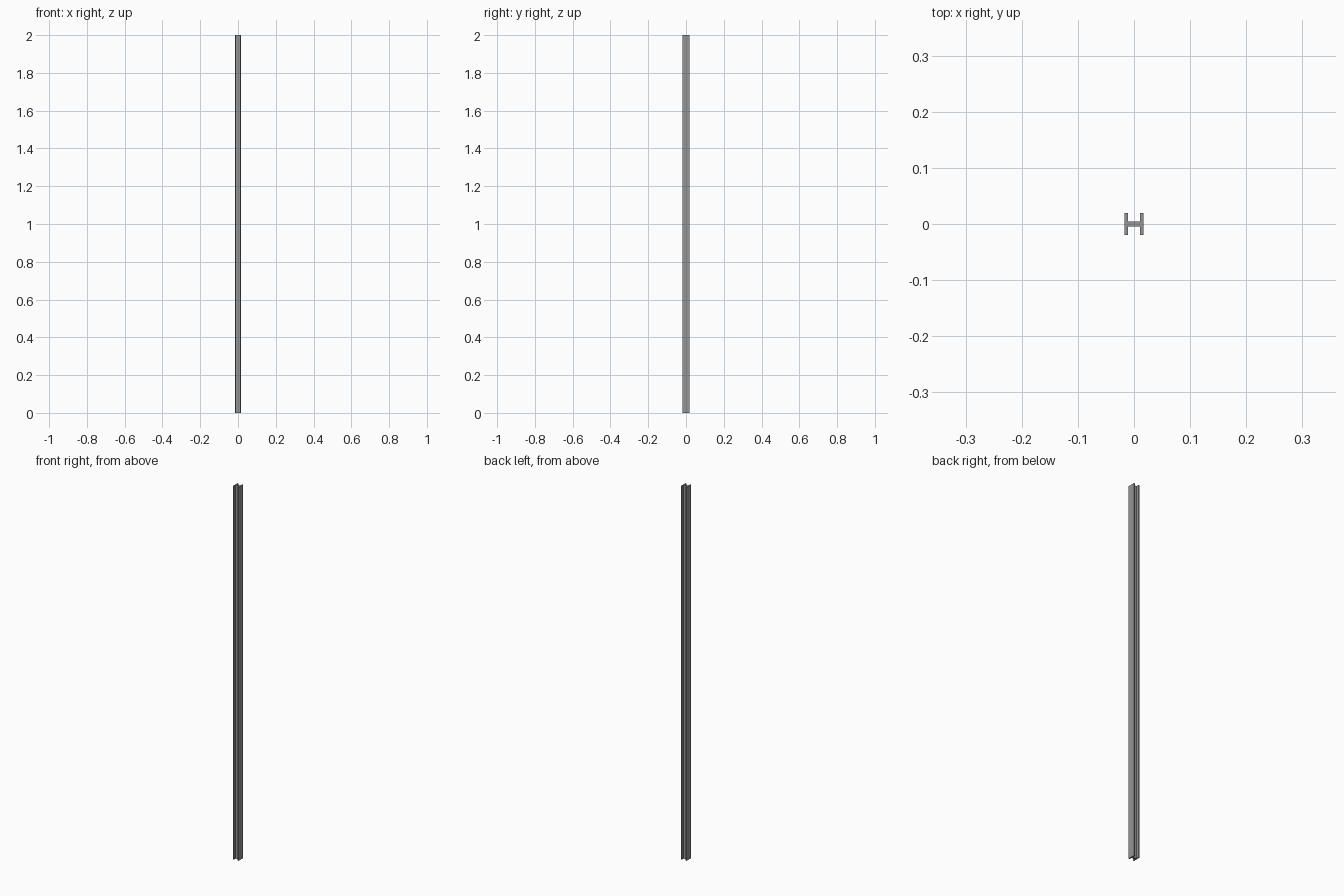
import bpy, bmesh

if "Cube" in bpy.data.objects:
    bpy.data.objects.remove(bpy.data.objects["Cube"])

HALF_X, HALF_Y = 0.0165, 0.0195   # overall section half sizes
FLANGE, WEB = 0.006, 0.009        # plate thicknesses
LENGTH = 2.0

# H-shaped cross-section, right half then rotated for the left half
xi, w = HALF_X - FLANGE, WEB / 2
half = [(xi, -w), (xi, -HALF_Y), (HALF_X, -HALF_Y),
        (HALF_X, HALF_Y), (xi, HALF_Y), (xi, w)]
profile = half + [(-x, -y) for x, y in half]

# Extrude the section upward into the beam
bm = bmesh.new()
face = bm.faces.new([bm.verts.new((x, y, 0)) for x, y in profile])
ext = bmesh.ops.extrude_face_region(bm, geom=[face], use_keep_orig=True)
top = [g for g in ext["geom"] if isinstance(g, bmesh.types.BMVert)]
bmesh.ops.translate(bm, verts=top, vec=(0, 0, LENGTH))
bmesh.ops.recalc_face_normals(bm, faces=bm.faces[:])

mesh = bpy.data.meshes.new("h_beam_post")
bm.to_mesh(mesh)
bm.free()

# Dark grey steel
steel = bpy.data.materials.new("dark_steel")
steel.diffuse_color = (0.3, 0.3, 0.3, 1)
steel.use_nodes = True
steel.node_tree.nodes["Principled BSDF"].inputs["Base Color"].default_value = steel.diffuse_color
mesh.materials.append(steel)
bpy.context.collection.objects.link(bpy.data.objects.new("h_beam_post", mesh))
